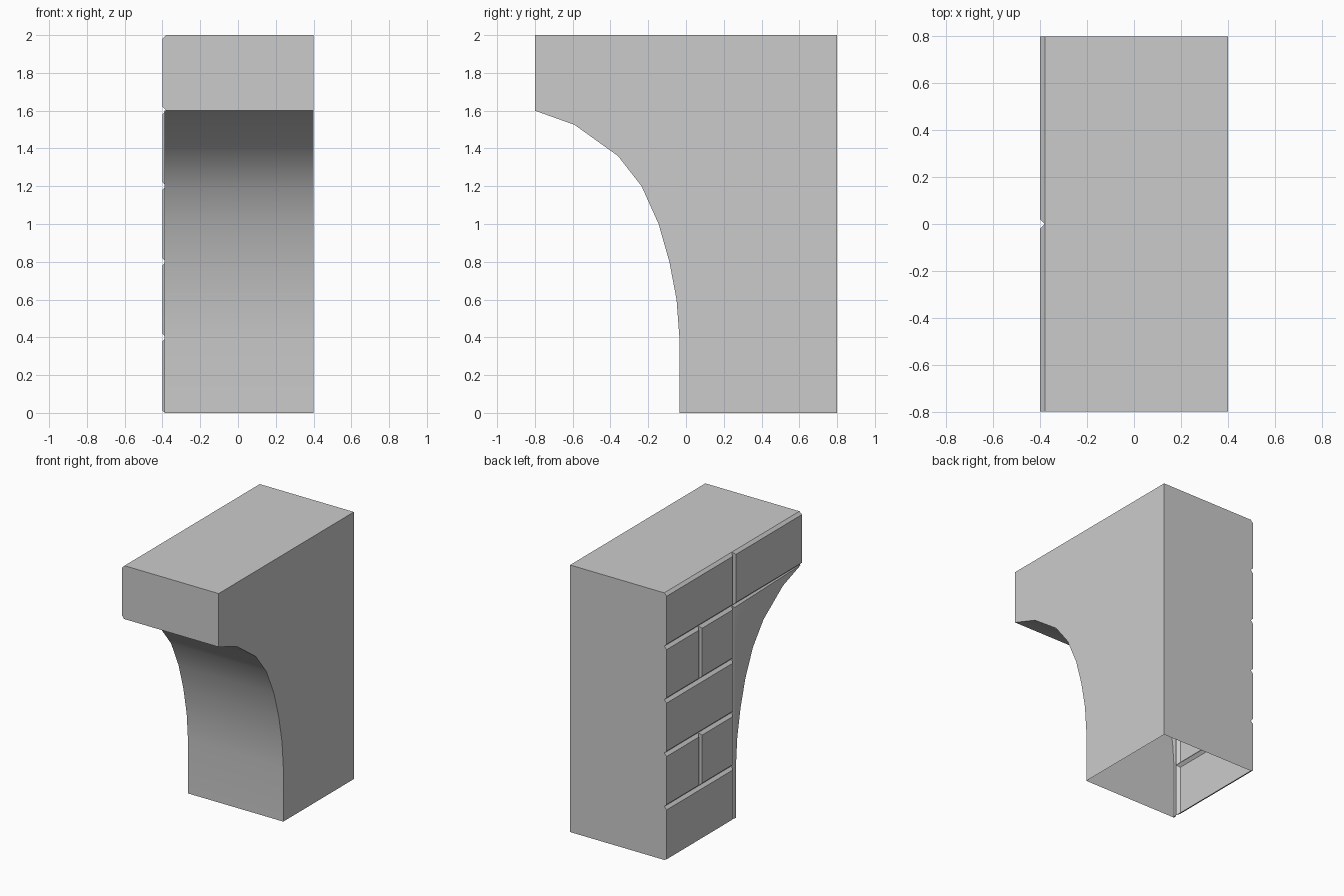
import bpy, bmesh

if "Cube" in bpy.data.objects:
    bpy.data.objects.remove(bpy.data.objects["Cube"])

bm = bmesh.new()
G = 0.02                        # bevel of the masonry joints
X_IN, X_OUT = -0.38, -0.40      # joint depth and brick face


def ring(x, outline):
    return [bm.verts.new((x, y, z)) for y, z in outline]


def walls(base, outer, skip=()):
    n = len(base)
    for i in range(n):
        j = (i + 1) % n
        if i not in skip:
            bm.faces.new((outer[j], outer[i], base[i], base[j]))


def panel(base_pts, face_pts, x_face):
    base, face = ring(X_IN, base_pts), ring(x_face, face_pts)
    walls(base, face)
    bm.faces.new(face)


def rect(y0, z0, y1, z1):
    return [(y0, z0), (y0, z1), (y1, z1), (y1, z0)]


def brick(y0, z0, y1, z1):
    # outer ends stay flush, joints and the top edge are bevelled
    face = rect(y0 + (0 if y0 < -0.7 else G), z0 + (G if z0 > 0 else G / 2),
                y1 - (0 if y1 > 0.7 else G), z1 - G)
    panel(rect(y0, z0, y1, z1), face, X_OUT)


# Main shell: arch profile, open underneath
curve = [(-0.035, 0), (-0.035, 0.4), (-0.05, 0.6), (-0.088, 0.8), (-0.145, 1.0),
         (-0.235, 1.2), (-0.36, 1.36), (-0.59, 1.525), (-0.8, 1.6)]
profile = curve + [(-0.8, 2), (0.8, 2), (0.8, 0)]
right, left = ring(0.4, profile), ring(X_IN, profile)
walls(right, left, skip=(len(profile) - 1,))
bm.faces.new(list(reversed(right)))

# Brick courses on the left side
for row in range(5):
    z = row * 0.4
    cuts = [0, 0.4, 0.8] if row % 2 else [0, 0.8]
    if row == 4:
        cuts = [-0.8] + cuts
    for a, b in zip(cuts, cuts[1:]):
        brick(a, z, b, z + 0.4)

# Plain spandrel between the bricks and the arch
panel(curve + [(0, 1.6), (0, 0)], curve + [(-G, 1.58), (-G, 0)], -0.39)

bmesh.ops.remove_doubles(bm, verts=bm.verts[:], dist=0.0005)
mesh = bpy.data.meshes.new("arch_half")
bm.to_mesh(mesh)
bm.free()
obj = bpy.data.objects.new("arch_half", mesh)
bpy.context.collection.objects.link(obj)

# Smooth arch curve, sharp corners
bpy.context.view_layer.objects.active = obj
obj.select_set(True)
bpy.ops.object.shade_smooth_by_angle(angle=0.5)
